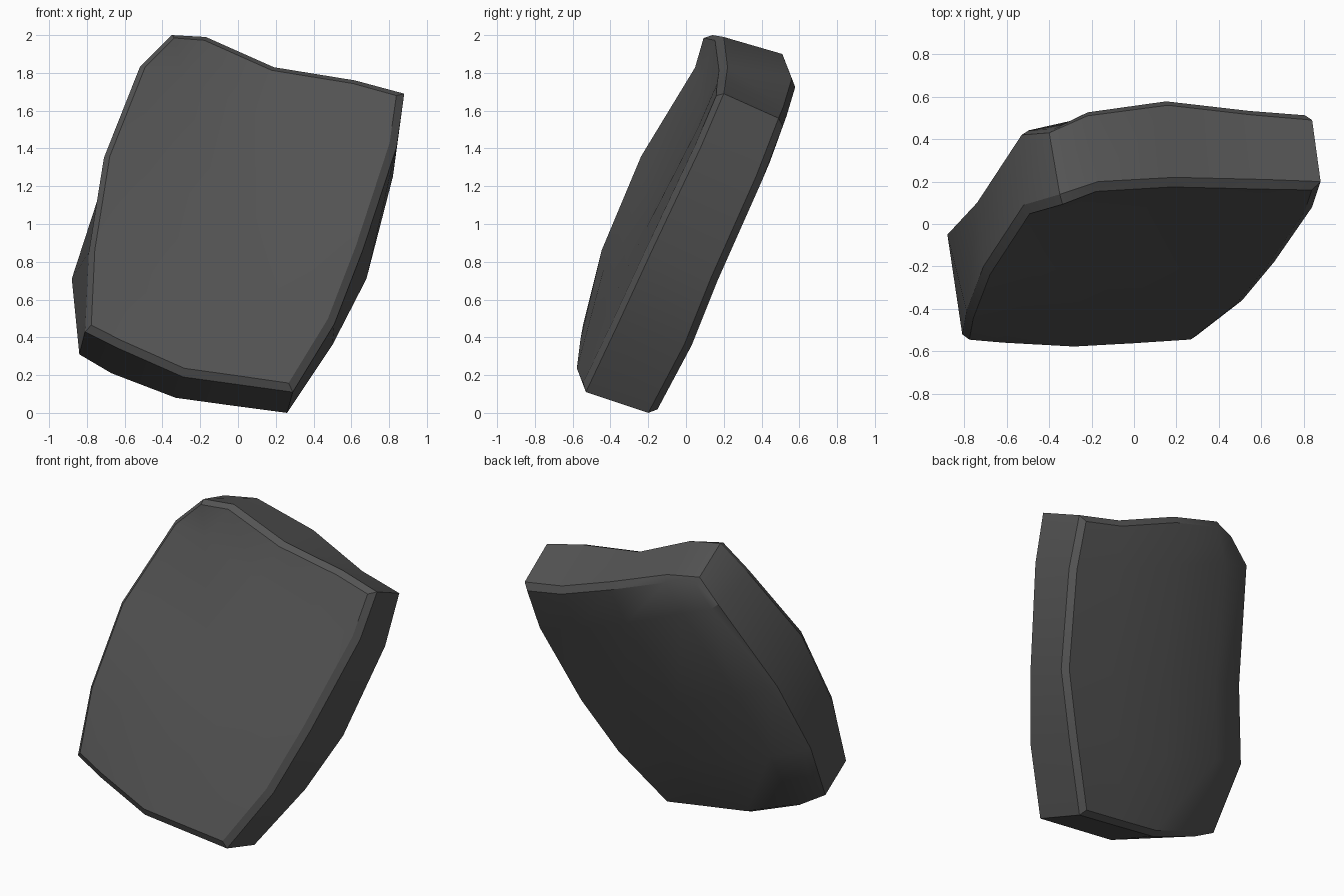
import bpy, bmesh, math
from mathutils import Vector

if "Cube" in bpy.data.objects:
    bpy.data.objects.remove(bpy.data.objects["Cube"])

# Matching front and back rims, clockwise from the top left corner
FRONT = [(-.35, .14, 2.0), (-.17, .20, 1.99), (.19, .22, 1.83), (.62, .21, 1.76),
         (.88, .20, 1.69), (.84, .08, 1.41), (.66, -.18, .86), (.51, -.36, .47),
         (.29, -.53, .11), (0, -.545, .15), (-.29, -.56, .19), (-.63, -.54, .34),
         (-.81, -.52, .43), (-.79, -.41, .85), (-.71, -.20, 1.35), (-.52, .09, 1.83)]
BACK = [(-.40, .43, 1.90), (-.22, .51, 1.90), (.16, .56, 1.77), (.55, .515, 1.62),
        (.84, .49, 1.56), (.82, .37, 1.25), (.68, .13, .71), (.50, -.01, .36),
        (.26, -.20, 0), (-.04, -.21, .04), (-.33, -.22, .08), (-.67, -.23, .21),
        (-.84, -.26, .31), (-.88, -.05, .71), (-.74, .10, 1.14), (-.53, .42, 1.75)]
NORMAL = Vector((-.08, -.9, .42)).normalized()
BEVEL = .035


def inset(rim, side):
    """Chamfered rim: moved inward and out along the face normal."""
    out = []
    for i, p in enumerate(rim):
        a = (p - rim[i - 1]).cross(NORMAL).normalized()
        b = (rim[(i + 1) % 16] - p).cross(NORMAL).normalized()
        out.append(p + (a + b) / (1 + a.dot(b)) * BEVEL + NORMAL * side * BEVEL)
    return out


def patch(bm, ring):
    """Fill a 16-vertex rim with a curved 4 x 4 patch."""
    top, right = ring[0:5], ring[4:9]
    bottom, left = ring[8:13][::-1], (ring[12:16] + ring[:1])[::-1]
    g = {}
    for r in range(5):
        for c in range(5):
            if r in (0, 4):
                g[r, c] = (top if r == 0 else bottom)[c]
            elif c in (0, 4):
                g[r, c] = (left if c == 0 else right)[r]
            else:
                u, v = c / 4, r / 4
                co = (top[c].co * (1 - v) + bottom[c].co * v
                      + left[r].co * (1 - u) + right[r].co * u
                      - (top[0].co * (1 - u) + top[4].co * u) * (1 - v)
                      - (bottom[0].co * (1 - u) + bottom[4].co * u) * v)
                g[r, c] = bm.verts.new(co)
    for r in range(4):
        for c in range(4):
            bm.faces.new((g[r, c], g[r, c + 1], g[r + 1, c + 1], g[r + 1, c]))


front = [Vector(p) for p in FRONT]
back = [Vector(p) for p in BACK]
bm = bmesh.new()
rings = [[bm.verts.new(p) for p in rim]
         for rim in (inset(front, 1), front, back, inset(back, -1))]

# Chamfers and side walls
for a, b in zip(rings, rings[1:]):
    for i in range(16):
        j = (i + 1) % 16
        bm.faces.new((a[i], a[j], b[j], b[i]))

# Curved front and back
patch(bm, rings[0])
patch(bm, rings[3])
bmesh.ops.recalc_face_normals(bm, faces=bm.faces)

mesh = bpy.data.meshes.new("stone_slab")
bm.to_mesh(mesh)
bm.free()
slab = bpy.data.objects.new("stone_slab", mesh)
bpy.context.collection.objects.link(slab)
bpy.context.view_layer.objects.active = slab
slab.select_set(True)
bpy.ops.object.shade_smooth_by_angle(angle=math.radians(28))

# Dark stone colour
mat = bpy.data.materials.new("dark_stone")
mat.diffuse_color = (.09, .09, .09, 1)
mat.use_nodes = True
mat.node_tree.nodes["Principled BSDF"].inputs["Base Color"].default_value = mat.diffuse_color
mesh.materials.append(mat)
